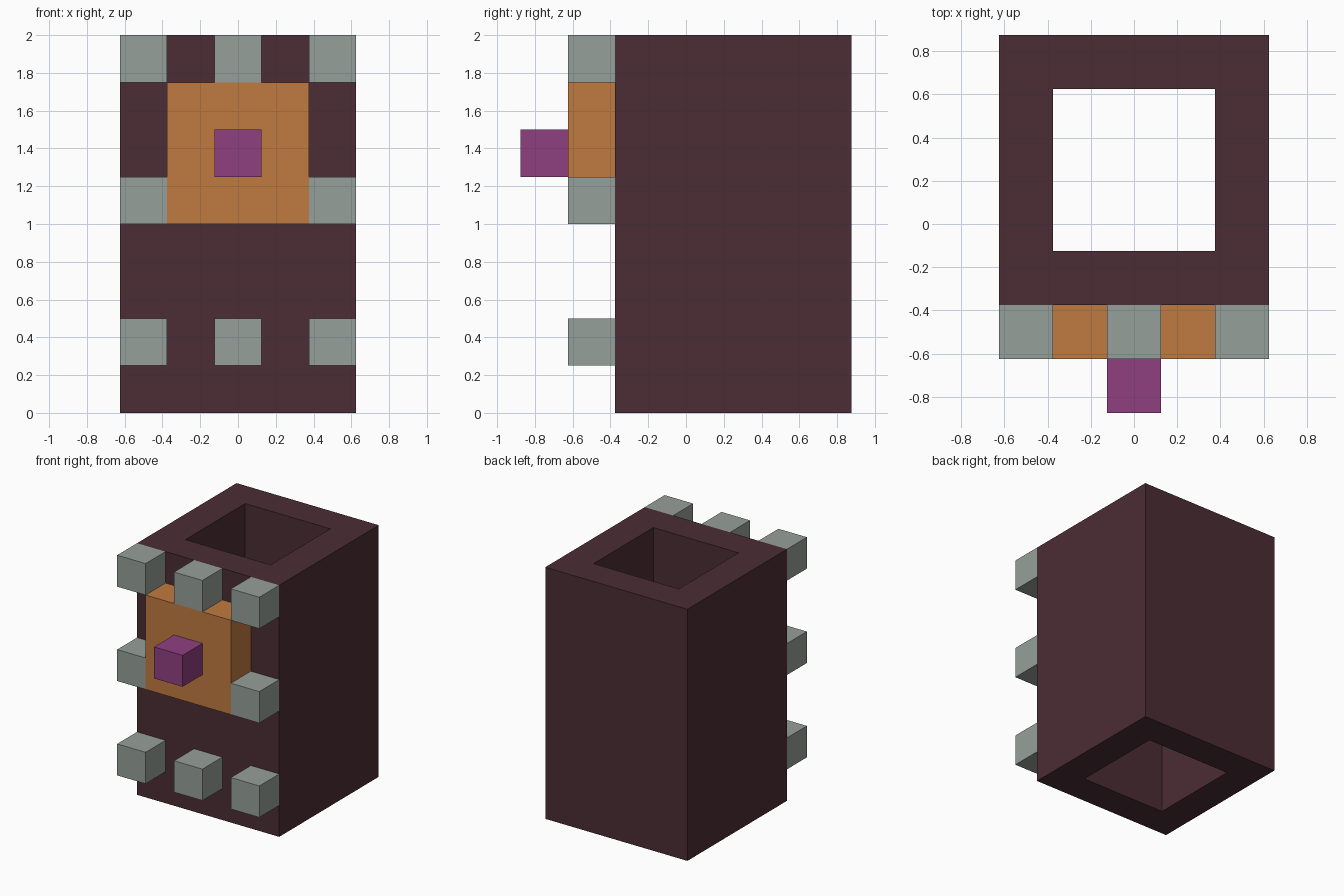
import bpy
import bmesh

cube = bpy.data.objects.get("Cube")
if cube:
    bpy.data.objects.remove(cube, do_unlink=True)


def material(name, rgb):
    mat = bpy.data.materials.new(name)
    mat.use_nodes = True
    color = (*rgb, 1.0)
    mat.diffuse_color = color
    for node in mat.node_tree.nodes:
        if node.type == 'BSDF_PRINCIPLED':
            node.inputs["Base Color"].default_value = color
    return mat


MAROON = material("dark_maroon", (0.070, 0.026, 0.035))
GREY = material("stone_grey", (0.305, 0.352, 0.328))
ORANGE = material("warm_orange", (0.527, 0.195, 0.051))
PURPLE = material("purple", (0.279, 0.051, 0.216))


def finish(name, bm, mat):
    bmesh.ops.recalc_face_normals(bm, faces=bm.faces)
    mesh = bpy.data.meshes.new(name)
    bm.to_mesh(mesh)
    bm.free()
    mesh.materials.append(mat)
    obj = bpy.data.objects.new(name, mesh)
    bpy.context.collection.objects.link(obj)
    return obj


def box(name, center, size, mat):
    bm = bmesh.new()
    bmesh.ops.create_cube(bm, size=1.0)
    bmesh.ops.scale(bm, vec=size, verts=bm.verts)
    bmesh.ops.translate(bm, vec=center, verts=bm.verts)
    return finish(name, bm, mat)


def square_tube(name, center_y, outer, inner, height, mat):
    """Open square tube: four walls joined as one closed shell."""
    bm = bmesh.new()
    corners = [(-1, -1), (1, -1), (1, 1), (-1, 1)]
    # Loops in order: outer bottom, outer top, inner top, inner bottom
    loops = [[bm.verts.new((x * r, center_y + y * r, z)) for x, y in corners]
             for r, z in ((outer, 0), (outer, height), (inner, height), (inner, 0))]
    for k in range(4):
        a, b = loops[k], loops[(k + 1) % 4]
        for i in range(4):
            j = (i + 1) % 4
            bm.faces.new((a[i], a[j], b[j], b[i]))
    return finish(name, bm, mat)


# Hollow body, open at top and bottom
square_tube("hollow_body", 0.25, 0.625, 0.375, 2.0, MAROON)

# Front block with a knob
box("front_block", (0, -0.5, 1.375), (0.75, 0.25, 0.75), ORANGE)
box("front_knob", (0, -0.75, 1.375), (0.25, 0.25, 0.25), PURPLE)

# Rows of cube studs on the front
rows = {"top": (1.875, (-0.5, 0, 0.5)),
        "middle": (1.125, (-0.5, 0.5)),
        "bottom": (0.375, (-0.5, 0, 0.5))}
for row, (z, xs) in rows.items():
    for x in xs:
        side = "left" if x > 0 else "right" if x < 0 else "center"
        box(f"{row}_stud_{side}", (x, -0.5, z), (0.25, 0.25, 0.25), GREY)
